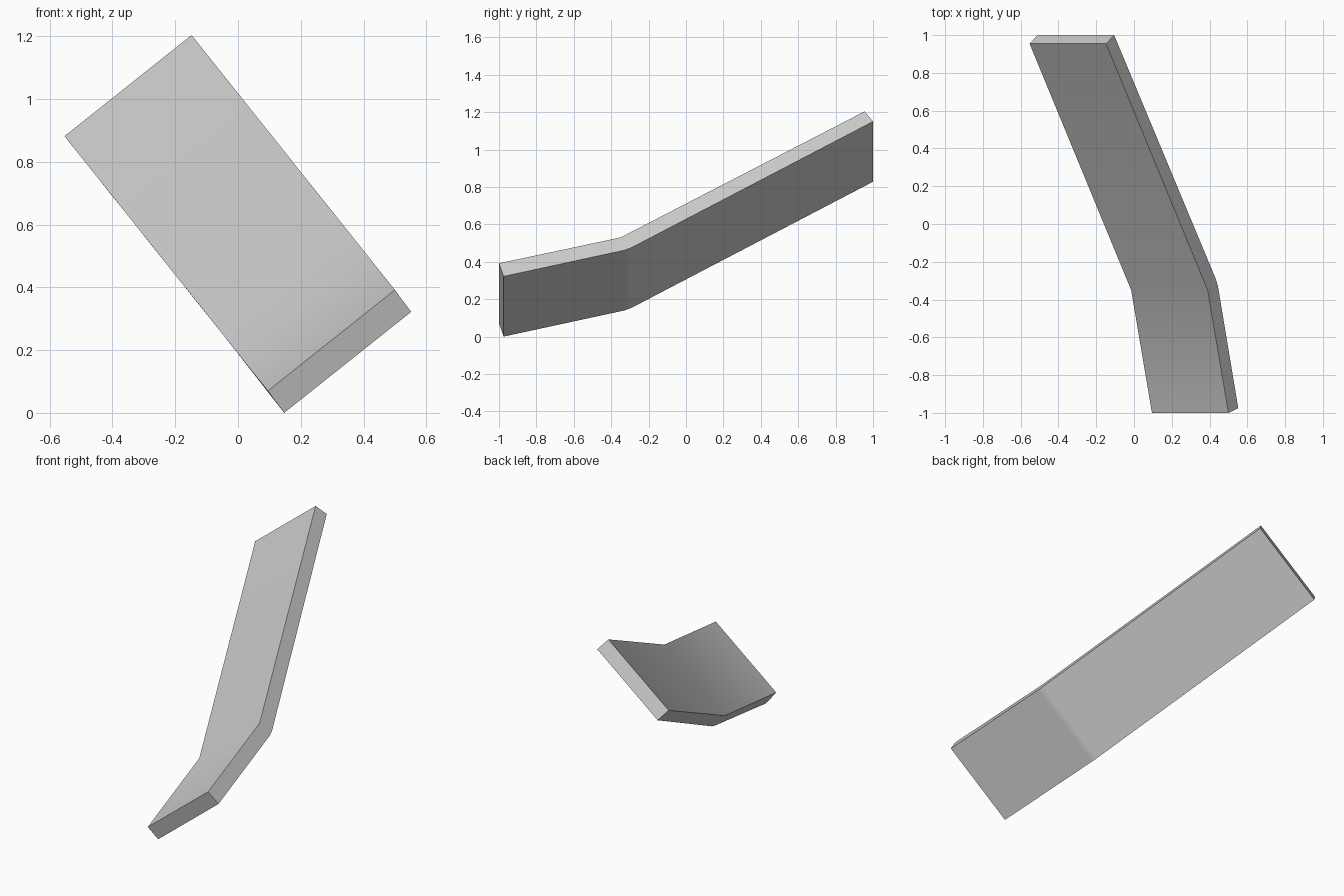
import bpy, bmesh, math
from mathutils import Vector

cube = bpy.data.objects.get("Cube")
if cube:
    bpy.data.objects.remove(cube, do_unlink=True)

# Plain grey material
grey = bpy.data.materials.new("grey")
grey.use_nodes = True
colour = (0.6, 0.6, 0.6, 1)
grey.diffuse_color = colour
grey.node_tree.nodes["Principled BSDF"].inputs["Base Color"].default_value = colour

# Side outline of the bent plate, and the direction across its width
width = Vector((0.405, 0, 0.322))
inner = [Vector(p) for p in ((0.095, -1, 0.07), (-0.015, -0.35, 0.208), (-0.553, 0.955, 0.882))]
outer = [Vector(p) for p in ((-0.51, 1, 0.828), (0.036, -0.31, 0.144), (0.147, -0.975, 0))]

# The outside of the bend is slightly eased into two rows
bend = outer[1]
eased = [bend + (end - bend).normalized() * 0.02 for end in (outer[0], outer[2])]
outline = inner + [outer[0]] + eased + [outer[2]]

bm = bmesh.new()
side = bm.faces.new([bm.verts.new(p) for p in outline])
swept = bmesh.ops.extrude_face_region(bm, geom=[side])["geom"]
bmesh.ops.translate(bm, vec=width, verts=[v for v in swept if isinstance(v, bmesh.types.BMVert)])
bmesh.ops.recalc_face_normals(bm, faces=bm.faces)
mesh = bpy.data.meshes.new("bent_plate")
bm.to_mesh(mesh)
bm.free()
mesh.materials.append(grey)
plate = bpy.data.objects.new("bent_plate", mesh)
bpy.context.collection.objects.link(plate)

# Smooth across the bend, sharp at the rims
bpy.ops.object.select_all(action="DESELECT")
plate.select_set(True)
bpy.context.view_layer.objects.active = plate
bpy.ops.object.shade_smooth_by_angle(angle=math.radians(40))
weighted = plate.modifiers.new("weighted_normals", "WEIGHTED_NORMAL")
weighted.keep_sharp = True
